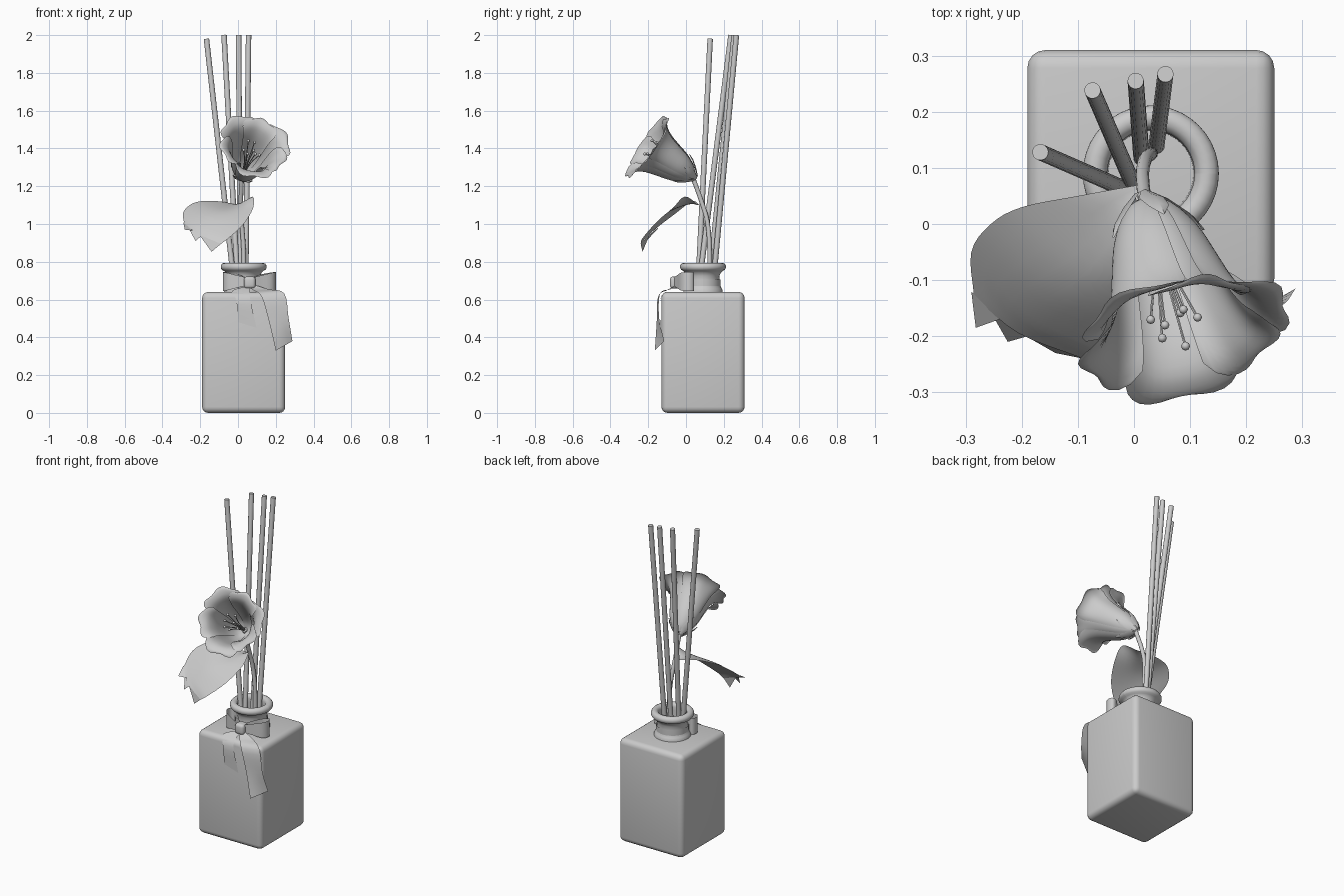
import bpy, bmesh, math
from mathutils import Vector, Matrix

if "Cube" in bpy.data.objects:
    bpy.data.objects.remove(bpy.data.objects["Cube"])

V = Vector


def make(name, verts, faces, angle=50):
    me = bpy.data.meshes.new(name)
    me.from_pydata([tuple(v) for v in verts], [], faces)
    bm = bmesh.new()
    bm.from_mesh(me)
    bmesh.ops.recalc_face_normals(bm, faces=bm.faces)
    bm.to_mesh(me)
    bm.free()
    ob = bpy.data.objects.new(name, me)
    bpy.context.collection.objects.link(ob)
    bpy.ops.object.select_all(action='DESELECT')
    ob.select_set(True)
    bpy.context.view_layer.objects.active = ob
    bpy.ops.object.shade_smooth_by_angle(angle=math.radians(angle))
    return ob


def spline(pts, n):
    """Catmull-Rom through the points, n steps per span."""
    pts = [V(p) for p in pts]
    p = [2 * pts[0] - pts[1]] + pts + [2 * pts[-1] - pts[-2]]
    out = []
    for i in range(1, len(p) - 2):
        a, b, c, d = p[i - 1:i + 3]
        for k in range(n):
            t = k / n
            out.append(0.5 * (2 * b + (c - a) * t + (2 * a - 5 * b + 4 * c - d) * t * t
                              + (3 * b - a - 3 * c + d) * t ** 3))
    return out + [pts[-1]]


def sheet(name, rows):
    w = len(rows[0])
    faces = [(r * w + c, r * w + c + 1, (r + 1) * w + c + 1, (r + 1) * w + c)
             for r in range(len(rows) - 1) for c in range(w - 1)]
    return make(name, [p for r in rows for p in r], faces)


def smooth_sheet(name, rows, n=4):
    rows = [spline(r, n) for r in rows]
    cols = [spline(c, n) for c in zip(*rows)]
    return sheet(name, list(zip(*cols)))


def tube(name, pts, r, sides=12):
    """Capped round tube along a path."""
    pts = [V(p) for p in pts]
    verts, faces = [], []
    for i, p in enumerate(pts):
        t = pts[min(i + 1, len(pts) - 1)] - pts[max(i - 1, 0)]
        x = t.cross(V((1, 0.1, 0))).normalized()
        y = t.cross(x).normalized()
        for k in range(sides):
            a = math.tau * k / sides
            verts.append(p + r * (x * math.cos(a) + y * math.sin(a)))
    for i in range(len(pts) - 1):
        for k in range(sides):
            k2 = (k + 1) % sides
            faces.append((i * sides + k, i * sides + k2, (i + 1) * sides + k2, (i + 1) * sides + k))
    faces += [tuple(range(sides)), tuple(range(len(verts) - sides, len(verts)))]
    return make(name, verts, faces)


def rounded_box(name, centre, size, bevel):
    bm = bmesh.new()
    bmesh.ops.create_cube(bm, size=1, matrix=Matrix.Translation(centre) @ Matrix.Diagonal((*size, 1)))
    bmesh.ops.bevel(bm, geom=bm.edges[:], offset=bevel, segments=4, profile=0.5, affect='EDGES')
    verts = [v.co.copy() for v in bm.verts]
    faces = [[v.index for v in f.verts] for f in bm.faces] if not bm.verts.index_update() else []
    bm.free()
    return make(name, verts, faces)


# bottle body
rounded_box("bottle_body", (0.03, 0.09, 0.32), (0.44, 0.44, 0.64), 0.032)

# neck with rolled rim, open at the top
profile = [(0.105, 0.632), (0.104, 0.65), (0.098, 0.66), (0.088, 0.68), (0.086, 0.725), (0.095, 0.742)]
profile += [(0.1 + 0.022 * math.cos(a), 0.773 + 0.022 * math.sin(a))
            for a in [math.radians(-80 + 32.5 * k) for k in range(9)]]
profile += [(0.078, 0.75), (0.076, 0.632)]
sheet("bottle_neck", [[V((0.03 + r * math.cos(math.tau * k / 40), 0.09 + r * math.sin(math.tau * k / 40), z))
                       for k in range(41)] for r, z in profile])

# reed sticks, given by their top and their place at the rim
for i, (top, rim) in enumerate([((-0.167, 0.128, 1.98), (-0.034, 0.07, 0.8)),
                                ((-0.074, 0.238, 2.0), (-0.008, 0.085, 0.8)),
                                ((0.003, 0.255, 2.0), (0.012, 0.135, 0.8)),
                                ((0.056, 0.267, 2.0), (0.042, 0.155, 0.8))]):
    a, b = V(top), V(rim)
    tube(f"reed_{i + 1}", [a, b, b + (b - a) * 0.3], 0.0145, 16)

# flower stem
tube("flower_stem", spline([(0.02, 0.035, 1.25), (0.015, 0.085, 1.11), (0.02, 0.115, 1.0),
                            (0.03, 0.125, 0.85), (0.03, 0.125, 0.6)], 5), 0.012)

# flower frame: axis, side and up directions of the bell
base = V((0.02, 0.04, 1.25))
axis = (V((0.085, -0.205, 1.415)) - base).normalized()
side = V((0, 0, 1)).cross(axis).normalized()
if side.x < 0:
    side = -side
up = side.cross(axis)
if up.z < 0:
    up = -up
bell = spline([(0, 0.015, 0), (0.03, 0.05, 0), (0.09, 0.082, 0), (0.16, 0.102, 0),
               (0.23, 0.122, 0), (0.28, 0.15, 0), (0.3, 0.185, 0), (0.297, 0.2, 0)], 3)


def on_bell(s, r, a):
    return base + axis * s + r * (side * math.cos(a) + up * math.sin(a))


def petal(name, deg, half, scale):
    rows, n = [], len(bell) - 1
    for j in range(n + 1):
        row = []
        for k in range(-8, 9):
            u = k / 8
            # petal edges stop earlier, so the tip is rounded
            f = j * (1 - 0.27 * abs(u) ** 3)
            i = min(int(f), n - 1)
            p = bell[i].lerp(bell[i + 1], f - i)
            v = j / n
            ripple = 1 + 0.05 * v ** 4 * math.sin(7 * u + math.radians(deg))
            row.append(on_bell(p.x, p.y * scale * ripple * (1 - 0.05 * u * u),
                               math.radians(deg) + u * half))
        rows.append(row)
    sheet(name, rows)


# three outer and three inner petals
for i, d in enumerate((120, 15, 262)):
    petal(f"outer_petal_{i + 1}", d, 0.78, 1.0)
for i, d in enumerate((66, 190, 322)):
    petal(f"inner_petal_{i + 1}", d, 0.7, 0.91)

# calyx leaves at the flower base
for i in range(5):
    a = math.tau * i / 5
    sheet(f"sepal_{i + 1}", [[on_bell(s, r, a - w), on_bell(s, r + 0.004, a), on_bell(s, r, a + w)]
                            for s, r, w in ((-0.015, 0.014, 0.63), (0.02, 0.046, 0.5),
                                            (0.06, 0.074, 0.25), (0.09, 0.086, 0.01))])

# stamens with small anthers
for i in range(7):
    a = math.tau * i / 7 + 0.3
    r = 0.045 if i else 0.01
    s = 0.25 + 0.02 * (i % 3)
    tube(f"stamen_{i + 1}", spline([on_bell(0.02, 0.005, a), on_bell(0.15, r * 0.4, a), on_bell(s, r, a)], 3),
         0.0025, 6)
    bpy.ops.mesh.primitive_uv_sphere_add(segments=8, ring_count=6, radius=0.008, location=on_bell(s, r, a))
    bpy.context.object.name = f"anther_{i + 1}"
    bpy.ops.object.shade_smooth()

# broad drooping leaf with a ragged end
smooth_sheet("leaf", [
    [(0.01, 0.07, 1.1), (0.02, 0.068, 1.1), (0.025, 0.065, 1.1)],
    [(-0.1, 0.05, 1.12), (-0.01, 0.015, 1.105), (0.078, -0.005, 1.145)],
    [(-0.2, 0.03, 1.12), (-0.07, -0.07, 1.075), (0.08, -0.07, 1.085)],
    [(-0.255, 0.0, 1.1), (-0.13, -0.12, 1.04), (0.03, -0.165, 1.0)],
    [(-0.29, -0.05, 1.06), (-0.19, -0.16, 0.99), (-0.05, -0.23, 0.925)],
    [(-0.285, -0.13, 1.0), (-0.205, -0.195, 0.945), (-0.09, -0.24, 0.895)]])
for i, tri in enumerate([((-0.29, -0.12, 1.01), (-0.24, -0.17, 0.965), (-0.282, -0.185, 0.97)),
                         ((-0.265, -0.14, 0.985), (-0.19, -0.2, 0.94), (-0.225, -0.21, 0.91)),
                         ((-0.21, -0.19, 0.95), (-0.09, -0.24, 0.895), (-0.14, -0.23, 0.853))]):
    make(f"leaf_tooth_{i + 1}", tri, [(0, 1, 2)])

# bow loops, mirrored about the knot
loop = [(0.07, -0.05, 0.02), (0.11, -0.012, 0.035), (0.155, 0.033, 0.045), (0.188, 0.04, 0.05),
        (0.2, 0.01, 0.05), (0.18, -0.025, 0.047), (0.12, -0.05, 0.032), (0.07, -0.07, 0.02)]
for label, m in (("right", 1), ("left", -1)):
    path = spline([(0.06 + m * (x - 0.06), y, h) for x, y, h in loop], 4)
    sheet(f"bow_loop_{label}", [[V((p.x, p.y, 0.695 + k * p.z)) for k in (-1, 0, 1)] for p in path])
rounded_box("bow_knot", (0.062, -0.055, 0.69), (0.062, 0.06, 0.065), 0.018)

# ribbon round the neck
sheet("neck_ribbon", [[V((0.03 + 0.092 * math.cos(math.tau * k / 32), 0.09 + 0.092 * math.sin(math.tau * k / 32), z))
                       for k in range(33)] for z in (0.672, 0.705)])

# ribbon tails over the front of the bottle
smooth_sheet("ribbon_tail_right", [
    [(0.05, -0.06, 0.67), (0.08, -0.06, 0.68)],
    [(0.08, -0.1, 0.65), (0.16, -0.08, 0.655)],
    [(0.125, -0.148, 0.615), (0.245, -0.137, 0.632)],
    [(0.165, -0.155, 0.48), (0.268, -0.142, 0.5)],
    [(0.2, -0.165, 0.33), (0.288, -0.115, 0.38)]])
smooth_sheet("ribbon_tail_left", [
    [(0.04, -0.06, 0.67), (0.07, -0.06, 0.67)],
    [(-0.03, -0.1, 0.646), (0.06, -0.1, 0.646)],
    [(-0.01, -0.136, 0.6), (0.065, -0.136, 0.6)],
    [(0.003, -0.136, 0.48), (0.098, -0.136, 0.45)]])
